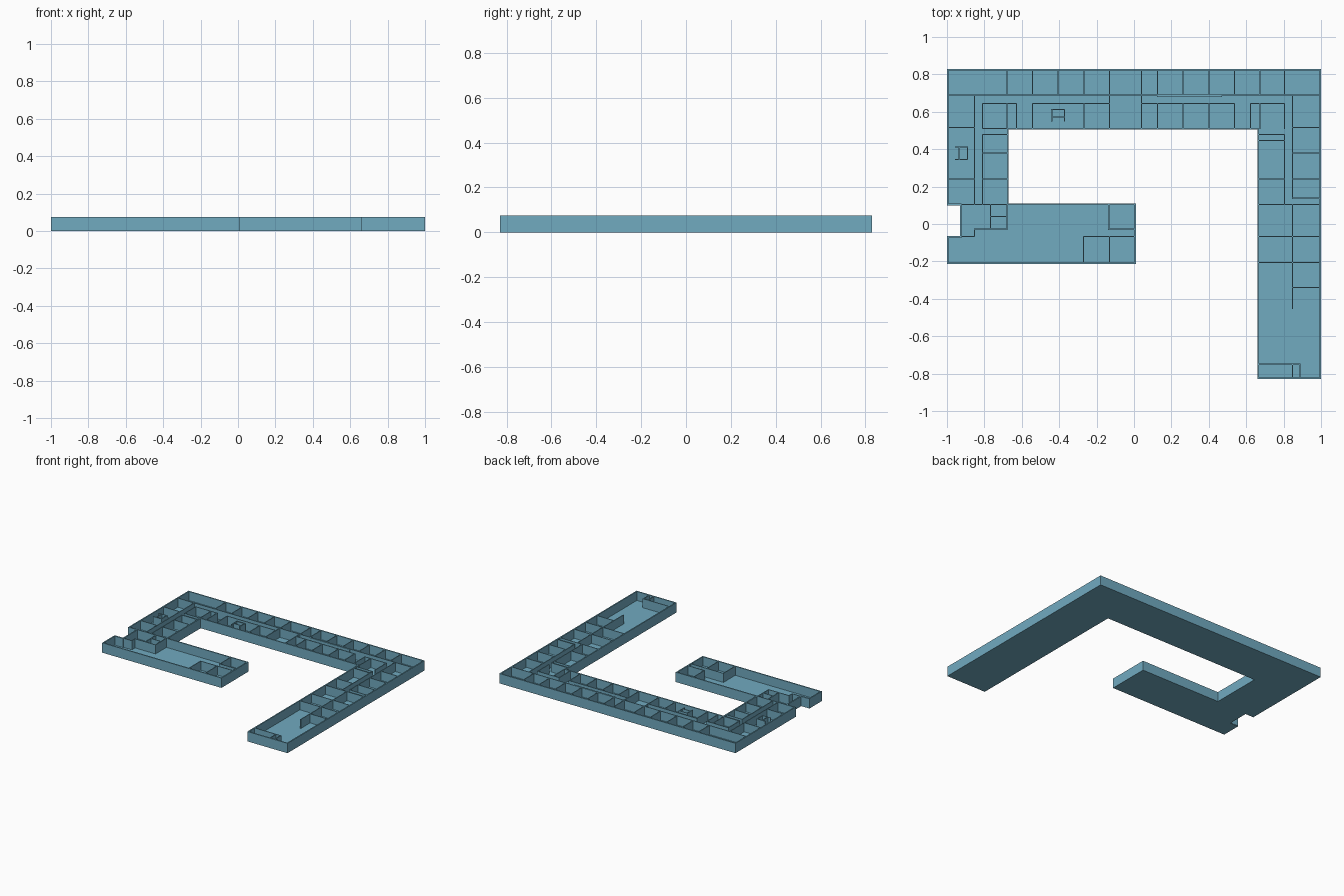
import bpy, bmesh

HEIGHT = 0.075      # top of every wall
FLOOR = 0.006       # floor thickness
OUTER = 0.009       # outer wall thickness
INNER = 0.006       # partition thickness

old = bpy.data.objects.get("Cube")
if old:
    bpy.data.objects.remove(old, do_unlink=True)

COLOR = (0.165, 0.405, 0.53, 1.0)
blue = bpy.data.materials.new("dusty blue")
blue.use_nodes = True
blue.diffuse_color = COLOR
bsdf = blue.node_tree.nodes["Principled BSDF"]
bsdf.inputs["Base Color"].default_value = COLOR
bsdf.inputs["Roughness"].default_value = 0.8


def finish(name, bm):
    bmesh.ops.recalc_face_normals(bm, faces=bm.faces[:])
    mesh = bpy.data.meshes.new(name)
    bm.to_mesh(mesh)
    bm.free()
    mesh.materials.append(blue)
    obj = bpy.data.objects.new(name, mesh)
    bpy.context.collection.objects.link(obj)


def add_box(bm, x0, x1, y0, y1):
    v = bmesh.ops.create_cube(bm, size=1)["verts"]
    bmesh.ops.scale(bm, vec=(x1 - x0, y1 - y0, HEIGHT - FLOOR / 2), verts=v)
    bmesh.ops.translate(bm, verts=v, vec=((x0 + x1) / 2, (y0 + y1) / 2,
                                          (HEIGHT + FLOOR / 2) / 2))


def partitions(name, along_x, along_y):
    """along_x: (x0, x1, [y...]) walls; along_y: (y0, y1, [x...]) walls."""
    bm = bmesh.new()
    h = INNER / 2
    for x0, x1, ys in along_x:
        for y in ys:
            add_box(bm, x0 - h, x1 + h, y - h, y + h)
    for y0, y1, xs in along_y:
        for x in xs:
            add_box(bm, x - h, x + h, y0 - h, y1 + h)
    finish(name, bm)


# Floor tray: outline raised to wall height, then hollowed down to the floor
outline = [(-1, 0.83), (-1, 0.10), (-0.93, 0.10), (-0.93, -0.065),
           (-1, -0.065), (-1, -0.215), (0.01, -0.215), (0.01, 0.11),
           (-0.67, 0.11), (-0.67, 0.505), (0.66, 0.505), (0.66, -0.83),
           (1, -0.83), (1, 0.83)]
bm = bmesh.new()
base = bm.faces.new([bm.verts.new((x, y, 0)) for x, y in outline])
ext = bmesh.ops.extrude_face_region(bm, geom=[base], use_keep_orig=True)["geom"]
bmesh.ops.translate(bm, vec=(0, 0, HEIGHT),
                    verts=[g for g in ext if isinstance(g, bmesh.types.BMVert)])
top = [g for g in ext if isinstance(g, bmesh.types.BMFace)][0]
bmesh.ops.inset_region(bm, faces=[top], thickness=OUTER, use_even_offset=True)
hole = bmesh.ops.extrude_discrete_faces(bm, faces=[top])["faces"][0]
bmesh.ops.translate(bm, vec=(0, 0, FLOOR - HEIGHT), verts=hole.verts[:])
finish("floor_and_outer_walls", bm)

# Back wing: outer row of rooms, corridor, inner row of rooms
partitions(
    "back_wing_partitions",
    [(-0.995, 0.995, [0.69]),
     (-0.81, -0.63, [0.645]), (-0.54, -0.13, [0.645]),
     (0.04, 0.535, [0.645]), (0.623, 0.805, [0.645]),
     (0.125, 0.467, [0.683])],
    [(0.69, 0.825, [-0.68, -0.543, -0.407, -0.268, -0.13, 0.04, 0.125,
                    0.262, 0.4, 0.537, 0.672, 0.805]),
     (0.51, 0.645, [-0.81, -0.68, -0.628, -0.543, -0.268, -0.13, 0.04, 0.125,
                    0.262, 0.4, 0.537, 0.623, 0.672, 0.805]),
     (0.645, 0.69, [-0.13, 0.04])])

# Small service shafts
partitions("back_shaft", [(-0.44, -0.372, [0.572, 0.612])],
           [(0.552, 0.612, [-0.44, -0.372])])
partitions("left_shaft", [(-0.955, -0.89, [0.345, 0.412])],
           [(0.345, 0.412, [-0.934, -0.89])])

# Left wing: rooms either side of the corridor
partitions(
    "left_wing_partitions",
    [(-0.995, -0.853, [0.515, 0.24]),
     (-0.81, -0.675, [0.51, 0.478, 0.38, 0.24]),
     (-0.995, -0.675, [0.105])],
    [(0.105, 0.69, [-0.853]), (0.105, 0.478, [-0.81])])

# Front hall: corner stair block and rooms at the free end
partitions(
    "front_hall_partitions",
    [(-0.853, -0.68, [-0.028]), (-0.767, -0.68, [0.04]),
     (-0.995, -0.853, [-0.066]),
     (-0.135, 0.005, [-0.028]), (-0.27, 0.005, [-0.066])],
    [(-0.028, 0.105, [-0.767, -0.68]), (-0.066, -0.028, [-0.853]),
     (-0.028, 0.105, [-0.135]), (-0.21, -0.066, [-0.27, -0.13])])

# Right wing: rooms either side of the corridor, large room, entry lobby
partitions(
    "right_wing_partitions",
    [(0.665, 0.805, [0.478, 0.447, 0.24]),
     (0.848, 0.995, [0.515, 0.38, 0.24, 0.138, -0.34]),
     (0.665, 0.995, [0.105, -0.066, -0.205]),
     (0.665, 0.887, [-0.75])],
    [(0.105, 0.478, [0.805]), (0.138, 0.69, [0.848]),
     (-0.452, 0.105, [0.848]), (-0.825, -0.75, [0.848, 0.887])])
